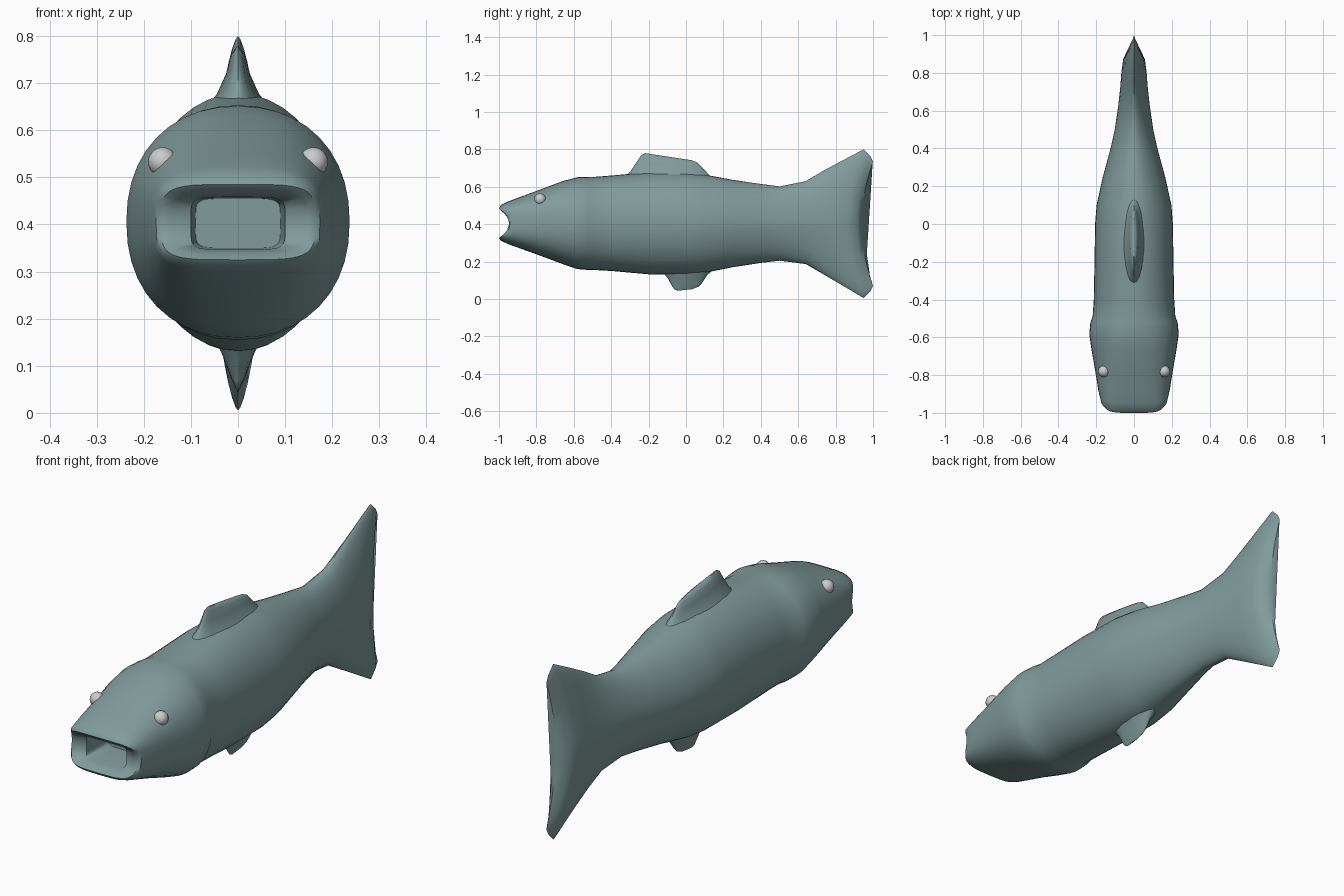
import bpy, bmesh, math

N = 40


def material(name, color):
    m = bpy.data.materials.new(name)
    m.diffuse_color = (*color, 1)
    return m


def loft(name, rings, mat, angle=40):
    """Skin a list of closed rings and cap both ends."""
    bm = bmesh.new()
    loops = [[bm.verts.new(p) for p in r] for r in rings]
    for a, b in zip(loops, loops[1:]):
        for i in range(len(a)):
            j = (i + 1) % len(a)
            bm.faces.new((a[i], a[j], b[j], b[i]))
    bm.faces.new(loops[0])
    bm.faces.new(loops[-1])
    bmesh.ops.remove_doubles(bm, verts=bm.verts, dist=0.0003)
    bmesh.ops.recalc_face_normals(bm, faces=bm.faces)
    me = bpy.data.meshes.new(name)
    bm.to_mesh(me)
    bm.free()
    ob = bpy.data.objects.new(name, me)
    bpy.context.collection.objects.link(ob)
    me.materials.append(mat)
    bpy.ops.object.select_all(action='DESELECT')
    bpy.context.view_layer.objects.active = ob
    ob.select_set(True)
    bpy.ops.object.shade_smooth_by_angle(angle=math.radians(angle))
    return ob


def section(y_mid, y_edge, top, bottom, w, n):
    """Superellipse ring across the body; y bends from mid height to the edges."""
    pts = []
    for i in range(N):
        t = 2 * math.pi * i / N
        c, s = math.cos(t), math.sin(t)
        u = math.copysign(abs(c) ** (2 / n), c) if abs(c) > 1e-6 else 0
        v = math.copysign(abs(s) ** (2 / n), s) if abs(s) > 1e-6 else 0
        z = (top + bottom) / 2 + v * (top - bottom) / 2
        pts.append((u * w, y_mid + (y_edge - y_mid) * v * v, z))
    return pts


def lens(y0, z0, y1, z1, w, n=24):
    """Thin horizontal fin ring running from (y0,z0) to (y1,z1)."""
    pts = []
    for i in range(n):
        t = 2 * math.pi * i / n
        k = (1 - math.cos(t)) / 2
        pts.append((w * math.sin(t), y0 + (y1 - y0) * k, z0 + (z1 - z0) * k))
    return pts


skin = material("skin", (0.22, 0.33, 0.33))

# Body: mouth cavity, lips, head, trunk and tail in one skin
stations = [
    (-0.80, -0.80, 0.455, 0.35, 0.09, 6),
    (-0.94, -0.95, 0.458, 0.347, 0.10, 6),
    (-0.945, -0.985, 0.468, 0.338, 0.145, 5),
    (-0.945, -1.00, 0.485, 0.325, 0.163, 4.5),
    (-0.94, -0.99, 0.502, 0.312, 0.174, 3.8),
    (-0.92, -0.95, 0.522, 0.293, 0.180, 3.2),
    (-0.88, -0.88, 0.548, 0.268, 0.189, 2.8),
    (-0.78, -0.78, 0.585, 0.232, 0.205, 2.5),
    (-0.66, -0.66, 0.63, 0.187, 0.226, 2.3),
    (-0.58, -0.58, 0.651, 0.16, 0.237, 2.2),
    (-0.52, -0.52, 0.653, 0.155, 0.231, 2.15),
    (-0.49, -0.49, 0.653, 0.155, 0.219, 2.1),
    (-0.40, -0.40, 0.66, 0.150, 0.213, 2.1),
    (-0.20, -0.20, 0.678, 0.132, 0.209, 2.0),
    (0.00, 0.00, 0.676, 0.13, 0.206, 1.95),
    (0.10, 0.10, 0.665, 0.14, 0.198, 1.9),
    (0.25, 0.25, 0.637, 0.17, 0.165, 1.85),
    (0.40, 0.40, 0.615, 0.193, 0.124, 1.8),
    (0.50, 0.50, 0.602, 0.205, 0.102, 1.75),
    (0.63, 0.64, 0.63, 0.187, 0.083, 1.65),
    (0.72, 0.73, 0.683, 0.135, 0.073, 1.55),
    (0.80, 0.82, 0.732, 0.082, 0.067, 1.5),
    (0.87, 0.95, 0.80, 0.005, 0.058, 1.5),
    (0.915, 0.985, 0.765, 0.04, 0.038, 1.5),
    (0.94, 1.00, 0.735, 0.07, 0.003, 1.5),
]
body = loft("body", [section(*s) for s in stations], skin)

# Fins: flared at the root, thin at the edge
loft("dorsal_fin", [
    lens(-0.34, 0.635, 0.17, 0.62, 0.085),
    lens(-0.295, 0.685, 0.12, 0.668, 0.045),
    lens(-0.265, 0.73, 0.085, 0.705, 0.026),
    lens(-0.24, 0.768, 0.06, 0.73, 0.018),
    lens(-0.22, 0.78, 0.03, 0.742, 0.005)], skin, 50)
loft("belly_fin", [
    lens(-0.14, 0.16, 0.17, 0.175, 0.055),
    lens(-0.10, 0.115, 0.115, 0.13, 0.033),
    lens(-0.075, 0.07, 0.085, 0.085, 0.016),
    lens(-0.06, 0.05, 0.065, 0.065, 0.006),
    lens(-0.045, 0.044, 0.03, 0.052, 0.002)], skin, 50)

# Eyes
for side, label in ((1, "right"), (-1, "left")):
    bpy.ops.mesh.primitive_uv_sphere_add(segments=16, ring_count=10, radius=0.031,
                                         location=(0.16 * side, -0.78, 0.533))
    eye = bpy.context.object
    eye.name = label + "_eye"
    bpy.ops.object.shade_smooth()
